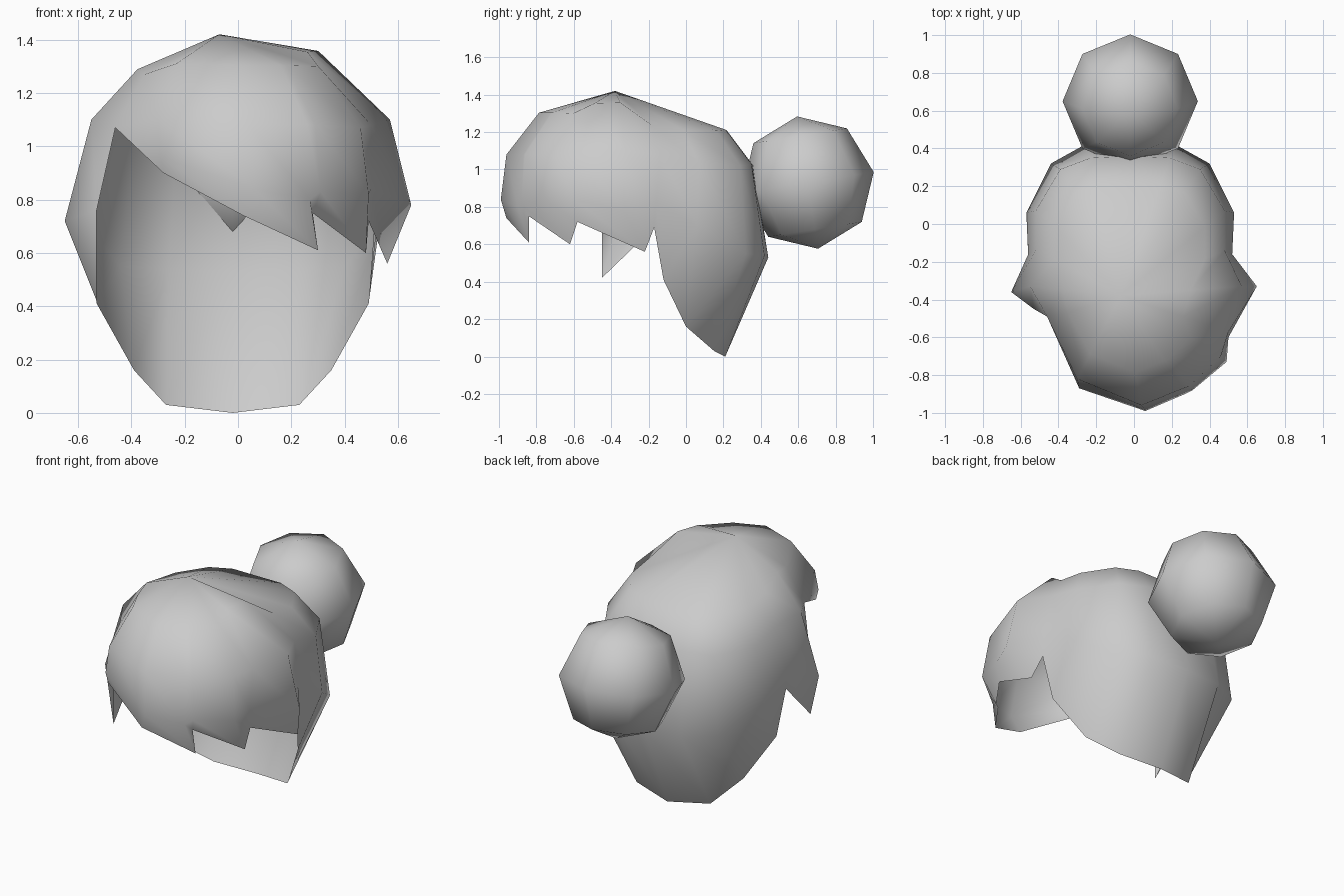
import bpy, bmesh, math
from mathutils import Vector, Matrix

cube = bpy.data.objects.get("Cube")
if cube:
    bpy.data.objects.remove(cube, do_unlink=True)

hair = bpy.data.materials.new("hair_grey")
hair.use_nodes = True
GREY = (0.6, 0.6, 0.6, 1)
hair.diffuse_color = GREY
hair.node_tree.nodes["Principled BSDF"].inputs["Base Color"].default_value = GREY

CROWN = Vector((-0.07, -0.38, 1.42))
MID_X = -0.02


def strands(t, power, columns):
    """Prefix each strand with a crown point, a fraction t of the way to its brow point."""
    out = []
    for col in columns:
        pts = [Vector(p) for p in col]
        top = CROWN.lerp(pts[0], t)
        top.z = CROWN.z - (CROWN.z - pts[0].z) * t ** power
        out.append([top] + pts)
    return out


def mirrored(columns):
    return [[Vector((2 * MID_X - p.x, p.y, p.z)) for p in c] for c in reversed(columns)]


def finish(bm, name):
    me = bpy.data.meshes.new(name)
    for f in bm.faces:
        f.smooth = True
    bm.to_mesh(me)
    bm.free()
    me.materials.append(hair)
    ob = bpy.data.objects.new(name, me)
    bpy.context.collection.objects.link(ob)


# Strands run brow, cheek, tip and go round from the front towards +x
part = (-0.46, -0.49, 1.07)
fringe = strands(0.70, 3, [
    (part, part, part),
    ((-0.30, -0.82, 1.10), (-0.29, -0.87, 0.96), (-0.28, -0.86, 0.90)),
    ((0.04, -0.96, 1.08), (0.06, -0.99, 0.84), (0.02, -0.96, 0.74)),
    ((0.26, -0.87, 1.08), (0.27, -0.90, 0.80), (0.30, -0.84, 0.61)),
    ((0.29, -0.86, 1.08), (0.31, -0.88, 0.83), (0.28, -0.84, 0.75)),
    ((0.46, -0.70, 1.07), (0.49, -0.73, 0.82), (0.48, -0.62, 0.60)),
])
left_lock = strands(0.58, 3, [
    ((0.50, -0.57, 1.08), (0.50, -0.60, 0.84), (0.49, -0.58, 0.72)),
    ((0.57, -0.33, 1.10), (0.65, -0.33, 0.78), (0.56, -0.22, 0.56)),
])
back_half = strands(0.81, 3, [
    ((0.48, -0.14, 1.08), (0.52, -0.16, 0.82), (0.52, -0.17, 0.69)),
    ((0.48, 0.07, 1.03), (0.53, 0.06, 0.70), (0.49, -0.12, 0.41)),
    ((0.35, 0.29, 1.02), (0.40, 0.32, 0.55), (0.35, 0.00, 0.16)),
    ((0.19, 0.35, 1.03), (0.22, 0.42, 0.54), (0.23, 0.15, 0.03)),
])
back_middle = strands(0.81, 3, [
    ((MID_X, 0.36, 1.02), (MID_X, 0.44, 0.53), (MID_X, 0.21, 0.0)),
])
lock_tip = (-0.53, -0.45, 0.42)
right_lock = strands(0.64, 2, [
    ((-0.55, -0.33, 1.10), (-0.65, -0.36, 0.72), lock_tip),
    (part, (-0.53, -0.45, 0.76), lock_tip),
])
right_lock[-1][0] = fringe[0][0] = Vector((-0.35, -0.47, 1.27))
cols = fringe + left_lock + back_half + back_middle + mirrored(back_half) + right_lock

# Open hair cap, skinned from strand to strand
bm = bmesh.new()
cache = {}


def vert(p):
    key = tuple(round(c, 4) for c in p)
    if key not in cache:
        cache[key] = bm.verts.new(p)
    return cache[key]


def face(*pts):
    vs = list(dict.fromkeys(vert(p) for p in pts))
    if len(vs) > 2:
        bm.faces.new(vs)


for i, a in enumerate(cols):
    if i == len(cols) - 1:
        break  # the fringe and the right lock part here
    b = cols[i + 1]
    face(CROWN, a[0], b[0])
    for r in range(3):
        face(a[r], a[r + 1], b[r + 1], b[r])
finish(bm, "hair_cap")

# Bun at the back, tilted slightly
bm = bmesh.new()
bmesh.ops.create_uvsphere(
    bm, u_segments=8, v_segments=4, radius=0.358,
    matrix=Matrix.Translation((MID_X, 0.65, 0.93)) @ Matrix.Rotation(math.radians(9), 4, 'X'))
finish(bm, "hair_bun")
